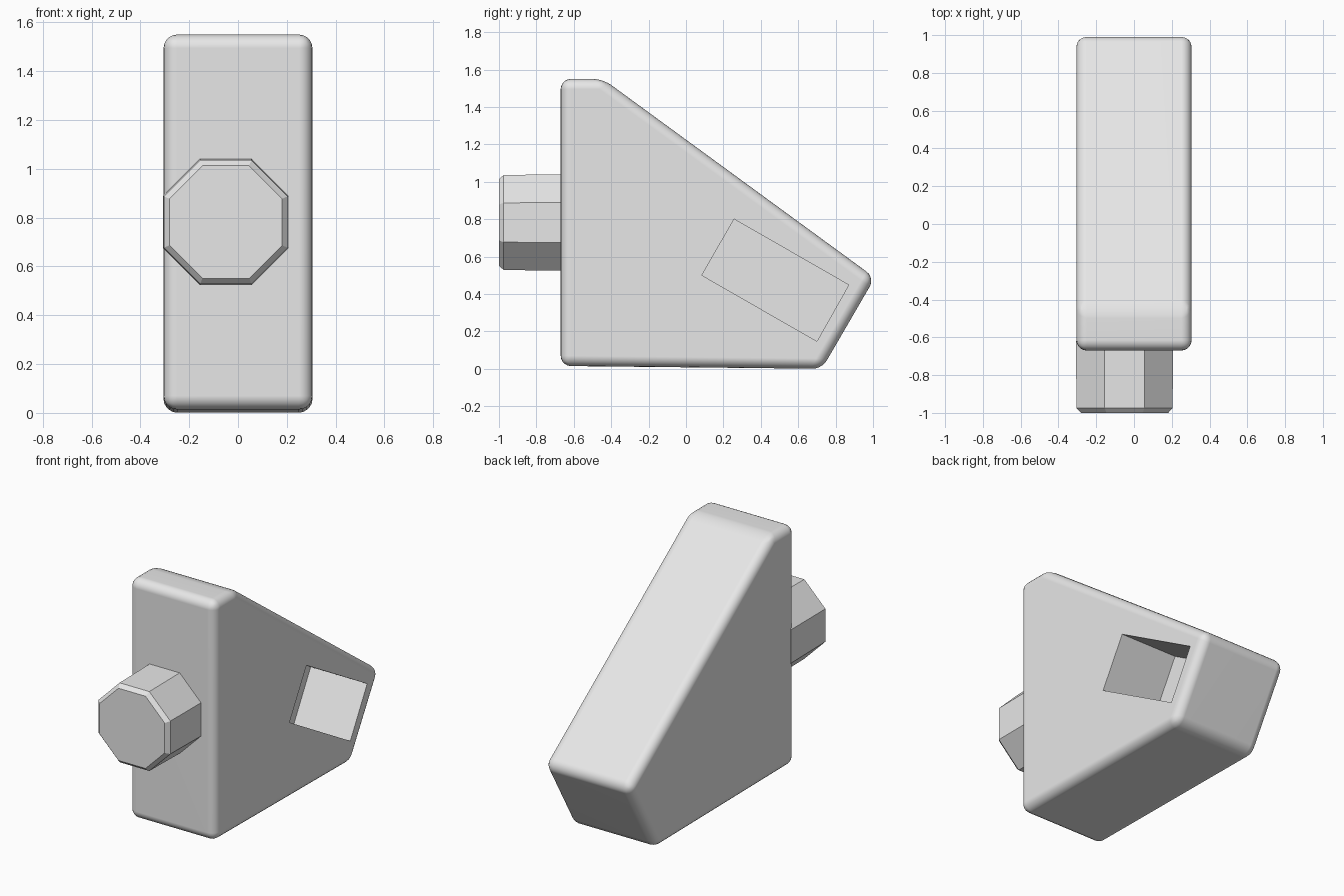
import bpy, bmesh, math
from mathutils import Vector

if "Cube" in bpy.data.objects:
    bpy.data.objects.remove(bpy.data.objects["Cube"], do_unlink=True)

grey = bpy.data.materials.new("light_grey")
grey.use_nodes = True
grey.diffuse_color = (0.8, 0.8, 0.8, 1)
grey.node_tree.nodes["Principled BSDF"].inputs["Base Color"].default_value = grey.diffuse_color


def finish(bm, name):
    bmesh.ops.recalc_face_normals(bm, faces=bm.faces)
    mesh = bpy.data.meshes.new(name)
    bm.to_mesh(mesh)
    bm.free()
    mesh.materials.append(grey)
    ob = bpy.data.objects.new(name, mesh)
    bpy.context.collection.objects.link(ob)
    return ob


def extrude_profile(points, x0, x1, bevel=0):
    """Solid from a side (y, z) profile between two x positions."""
    bm = bmesh.new()
    face = bm.faces.new([bm.verts.new((x0, y, z)) for y, z in points])
    moved = bmesh.ops.extrude_face_region(bm, geom=[face])["geom"]
    verts = [v for v in moved if isinstance(v, bmesh.types.BMVert)]
    bmesh.ops.translate(bm, verts=verts, vec=Vector((x1 - x0, 0, 0)))
    if bevel:
        bmesh.ops.bevel(bm, geom=bm.edges[:], offset=bevel, offset_type='OFFSET',
                        segments=5, profile=0.5, affect='EDGES')
    return bm


# Rounded wedge body
HALF = 0.305
side = [(-0.67, 0.015), (0.727, 0), (1.01, 0.487), (-0.445, 1.55), (-0.67, 1.55)]
body = finish(extrude_profile(side, -HALF, HALF, 0.055), "wedge_body")

# Slanted rectangular socket in the left side
socket = [(0.085, 0.50), (0.70, 0.147), (0.87, 0.448), (0.257, 0.80)]
cutter = finish(extrude_profile(socket, HALF - 0.4, HALF + 0.1), "socket_cutter")
cutter.hide_render = True
cut = body.modifiers.new("socket", 'BOOLEAN')
cut.operation = 'DIFFERENCE'
cut.solver = 'EXACT'
cut.object = cutter
bpy.ops.object.select_all(action='DESELECT')
bpy.context.view_layer.objects.active = body
body.select_set(True)
bpy.ops.object.modifier_apply(modifier="socket")
bpy.data.objects.remove(cutter, do_unlink=True)
bpy.ops.object.shade_smooth_by_angle(angle=math.radians(35))
weighted = body.modifiers.new("flat_sides", 'WEIGHTED_NORMAL')
weighted.keep_sharp = True

# Octagonal stud on the front, with slight taper and chamfered end
bm = bmesh.new()
rings = []
for y, flat in ((-0.62, 0.258), (-0.975, 0.254), (-1.0, 0.231)):
    r = flat / math.cos(math.pi / 8)
    angles = [(i + 0.5) * math.pi / 4 for i in range(8)]
    rings.append([bm.verts.new((-0.05 + r * math.cos(a), y, 0.782 + r * math.sin(a)))
                  for a in angles])
for a, b in zip(rings, rings[1:]):
    for i in range(8):
        j = (i + 1) % 8
        bm.faces.new((a[i], a[j], b[j], b[i]))
bm.faces.new(rings[0])
bm.faces.new(rings[-1])
finish(bm, "octagonal_stud")
